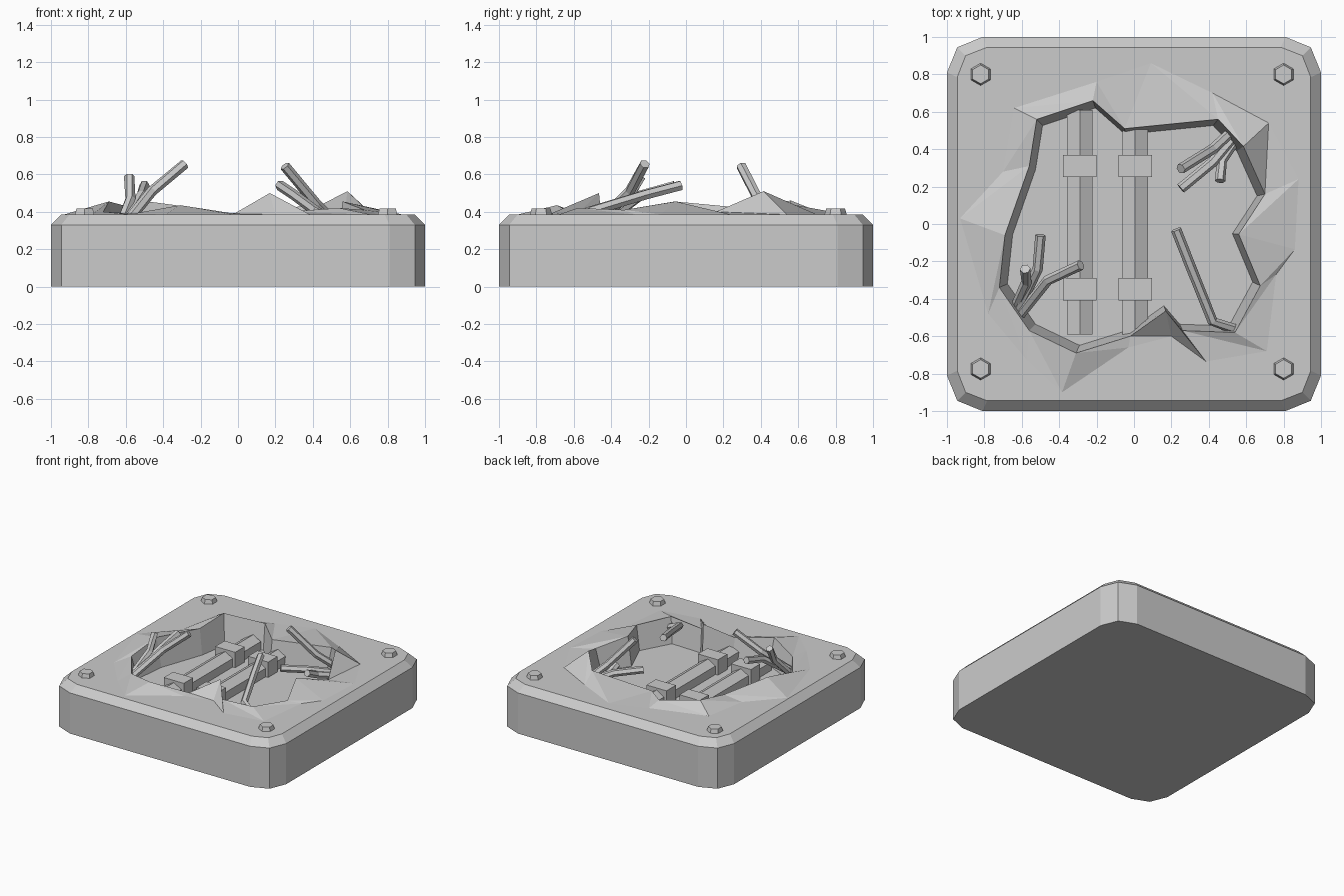
import bpy, bmesh
from math import pi
from mathutils import Vector

if "Cube" in bpy.data.objects:
    bpy.data.objects.remove(bpy.data.objects["Cube"])


def finish(bm, name):
    bmesh.ops.recalc_face_normals(bm, faces=bm.faces)
    mesh = bpy.data.meshes.new(name)
    bm.to_mesh(mesh)
    bm.free()
    ob = bpy.data.objects.new(name, mesh)
    bpy.context.collection.objects.link(ob)
    return ob


def ring(bm, pts):
    return [bm.verts.new(p) for p in pts]


def bridge(bm, a, b, tris=False):
    n = len(a)
    for i in range(n):
        j = (i + 1) % n
        if tris:
            bm.faces.new((a[i], a[j], b[j]))
            bm.faces.new((a[i], b[j], b[i]))
        else:
            bm.faces.new((a[i], a[j], b[j], b[i]))


def plate_outline(half, straight, mid, z):
    corner = [(half, straight), (mid, mid), (straight, half)]
    pts = []
    for sx, sy, rev in ((1, 1, 0), (-1, 1, 1), (-1, -1, 0), (1, -1, 1)):
        for x, y in (corner[::-1] if rev else corner):
            pts.append((sx * x, sy * y, z))
    return pts


TOP, FLOOR = 0.385, 0.22
# torn hole: rim x, y, z and where the bent skin meets the flat plate
tear = [
    (-.52, .56, .46, -.64, .62), (-.22, .66, .42, -.20, .76),
    (-.05, .51, .39, .09, .86), (.45, .56, .44, .42, .70),
    (.585, .415, .51, .72, .54), (.70, .16, .40, .88, .24),
    (.56, -.055, .455, .86, -.135), (.675, -.33, .41, .76, -.27),
    (.54, -.58, .42, .71, -.68), (.26, -.57, .40, .385, -.735),
    (.17, -.465, .50, .20, -.60), (-.02, -.60, .39, -.03, -.66),
    (-.31, -.69, .435, -.385, -.90), (-.56, -.57, .39, -.575, -.725),
    (-.72, -.34, .40, -.78, -.48), (-.69, -.06, .455, -.93, .03),
    (-.56, .31, .42, -.70, .28)]

# plate with chamfered edge and torn opening
bm = bmesh.new()
base = ring(bm, plate_outline(1, .81, .945, 0))
side = ring(bm, plate_outline(1, .81, .945, .33))
lip = ring(bm, plate_outline(.945, .785, .90, TOP))
skirt = ring(bm, [(t[3], t[4], TOP) for t in tear])
rim = ring(bm, [t[:3] for t in tear])
pit = ring(bm, [(t[0] * .94, t[1] * .94, FLOOR) for t in tear])
bm.faces.new(base)
bridge(bm, base, side)
bridge(bm, side, lip)
bridge(bm, skirt, rim, True)
bridge(bm, rim, pit)
bm.faces.new(pit)
edges = [bm.edges.get((r[i - 1], r[i])) for r in (lip, skirt) for i in range(len(r))]
bmesh.ops.triangle_fill(bm, edges=edges, use_beauty=True, normal=(0, 0, 1))
finish(bm, "torn_plate")

# corner bolts
for x in (-.82, .80):
    for y in (-.775, .80):
        bpy.ops.mesh.primitive_cone_add(vertices=6, radius1=.065, radius2=.05,
                                        depth=.05, location=(x, y, .392))
        bpy.context.object.name = "corner_bolt"

# pipes with clamps
for x in (-.29, .006):
    bpy.ops.mesh.primitive_cylinder_add(vertices=6, radius=.078, depth=1.2,
                                        location=(x, .01, .25), rotation=(pi / 2, 0, 0))
    bpy.context.object.name = "pipe"
    for y in (.31, -.35):
        bpy.ops.mesh.primitive_cube_add(size=1, location=(x, y, .27))
        bpy.context.object.scale = (.18, .12, .15)
        bpy.context.object.name = "pipe_clamp"


# loose bent wires, six-sided sections swept along short paths
def wire(path, r=.028):
    pts = [Vector(p) for p in path]
    bm = bmesh.new()
    rings = []
    for i, p in enumerate(pts):
        d = (pts[min(i + 1, len(pts) - 1)] - pts[max(i - 1, 0)]).normalized()
        q = d.to_track_quat('Z', 'Y')
        hexa = [Vector((r, 0, 0)), Vector((r / 2, r * .866, 0)), Vector((-r / 2, r * .866, 0)),
                Vector((-r, 0, 0)), Vector((-r / 2, -r * .866, 0)), Vector((r / 2, -r * .866, 0))]
        rings.append(ring(bm, [p + q @ h for h in hexa]))
    for a, b in zip(rings, rings[1:]):
        bridge(bm, a, b)
    bm.faces.new(rings[0])
    bm.faces.new(rings[-1])
    finish(bm, "loose_wire")


wire([(-.63, -.51, .30), (-.46, -.30, .51), (-.285, -.22, .655)])
wire([(-.64, -.46, .30), (-.575, -.31, .47), (-.582, -.24, .59)])
wire([(-.63, -.48, .31), (-.515, -.24, .49), (-.50, -.06, .54)])
wire([(.53, .50, .33), (.42, .40, .44), (.25, .295, .645)])
wire([(.53, .46, .30), (.42, .33, .34), (.25, .19, .36)])
wire([(.55, .46, .28), (.47, .34, .31), (.46, .23, .36)])
wire([(.56, -.57, .33), (.42, -.52, .40), (.30, -.22, .49), (.225, -.03, .54)])
